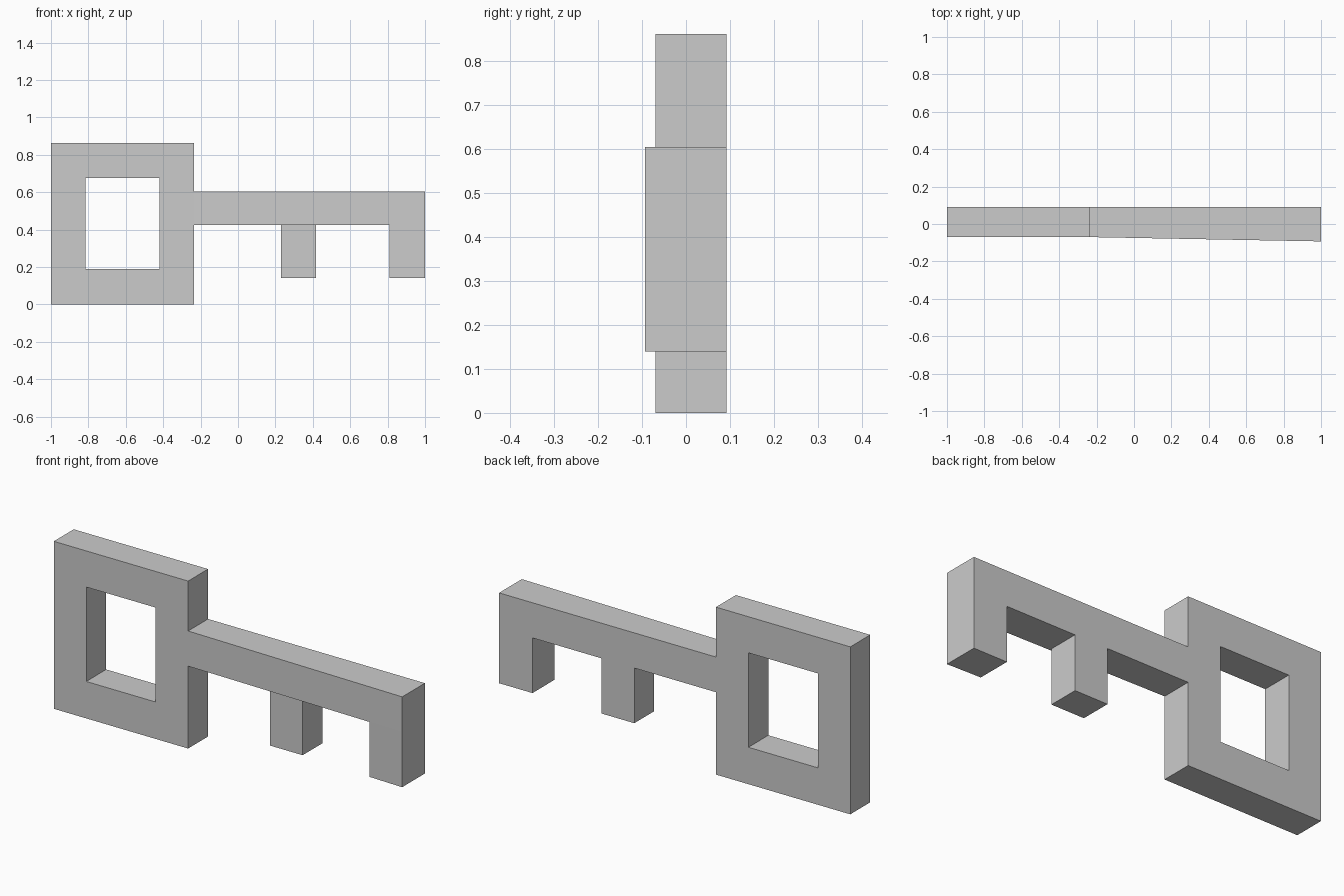
import bpy, bmesh, math

if "Cube" in bpy.data.objects:
    bpy.data.objects.remove(bpy.data.objects["Cube"])

BACK = 0.092
HEAD_FRONT, TIP_FRONT = -0.07, -0.093


def block(name, x0, x1, z0, z1, front0=HEAD_FRONT, front1=None, back=BACK):
    """Box whose front face may slant from front0 (at x0) to front1 (at x1)."""
    front1 = front0 if front1 is None else front1
    plan = [(x0, front0), (x1, front1), (x1, back), (x0, back)]
    bm = bmesh.new()
    base = bm.faces.new([bm.verts.new((x, y, z0)) for x, y in plan])
    top = bmesh.ops.extrude_face_region(bm, geom=[base])["geom"]
    bmesh.ops.translate(bm, vec=(0, 0, z1 - z0),
                        verts=[v for v in top if isinstance(v, bmesh.types.BMVert)])
    bmesh.ops.recalc_face_normals(bm, faces=bm.faces)
    mesh = bpy.data.meshes.new(name)
    bm.to_mesh(mesh)
    bm.free()
    obj = bpy.data.objects.new(name, mesh)
    bpy.context.collection.objects.link(obj)
    return obj


def combine(target, other, operation):
    mod = target.modifiers.new(other.name, 'BOOLEAN')
    mod.operation, mod.solver, mod.object = operation, 'EXACT', other
    bpy.context.view_layer.objects.active = target
    bpy.ops.object.modifier_apply(modifier=mod.name)
    bpy.data.objects.remove(other)


# Rectangular handle with its window
key = block("key", -1, -0.235, 0, 0.862)
combine(key, block("window_cutter", -0.815, -0.42, 0.19, 0.676, -0.5, back=0.5), 'DIFFERENCE')

# Shaft, thickening toward the tip, and the two teeth
combine(key, block("shaft", -0.235, 1, 0.424, 0.605, HEAD_FRONT, TIP_FRONT), 'UNION')
combine(key, block("middle_tooth", 0.23, 0.417, 0.14, 0.5), 'UNION')
combine(key, block("end_tooth", 0.81, 1, 0.14, 0.5, -0.087, TIP_FRONT), 'UNION')

# Merge coplanar faces
bm = bmesh.new()
bm.from_mesh(key.data)
bmesh.ops.remove_doubles(bm, verts=bm.verts, dist=0.0001)
bmesh.ops.dissolve_limit(bm, angle_limit=math.radians(0.1), verts=bm.verts, edges=bm.edges)
bm.to_mesh(key.data)
bm.free()
